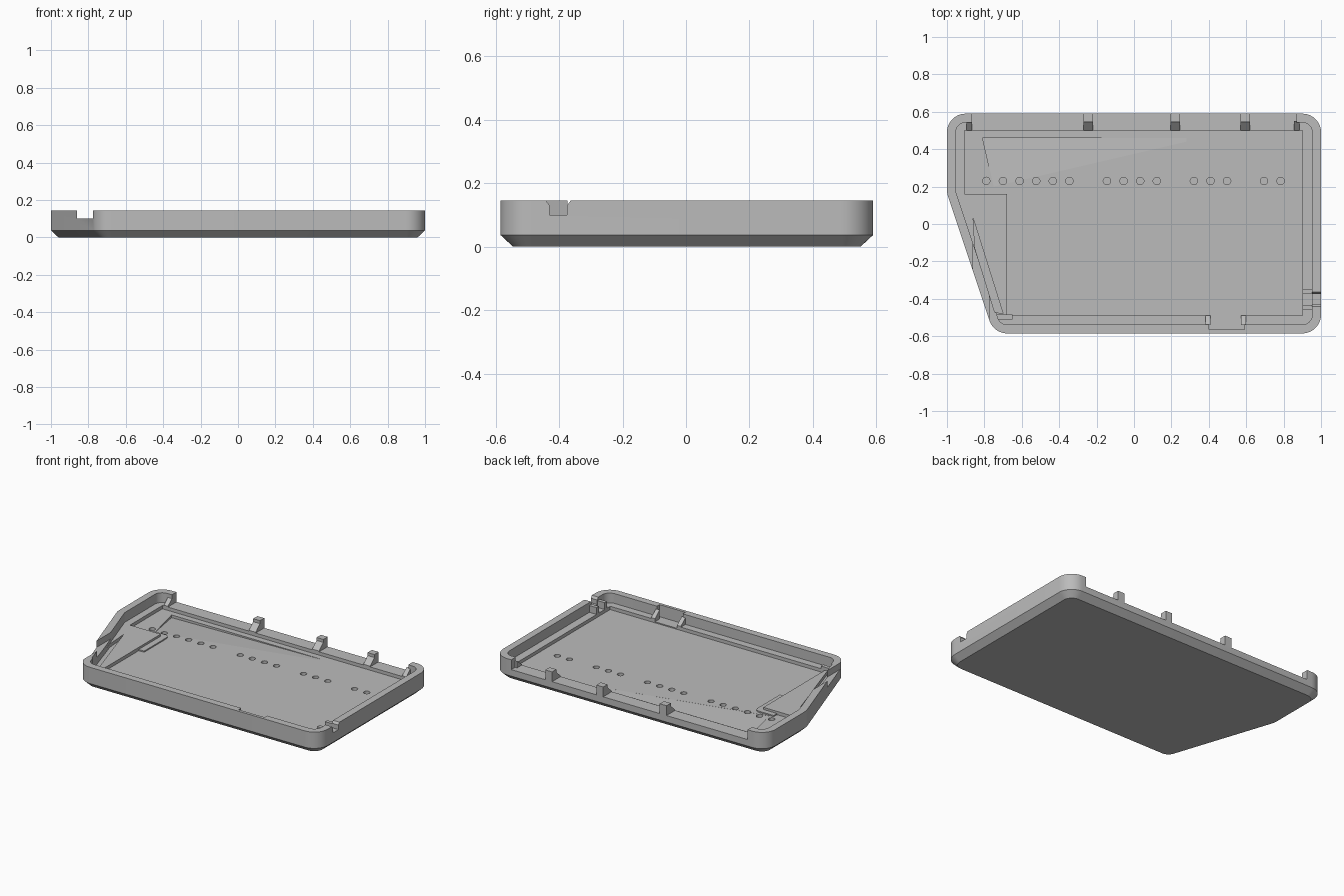
import bpy, bmesh, math
from mathutils import Vector

cube = bpy.data.objects.get("Cube")
if cube:
    bpy.data.objects.remove(cube, do_unlink=True)

grey = bpy.data.materials.new("plain_grey")
grey.use_nodes = True
grey.diffuse_color = (0.5, 0.5, 0.5, 1)
grey.node_tree.nodes["Principled BSDF"].inputs["Base Color"].default_value = grey.diffuse_color

TOP, LEDGE, FLOOR, SILL = 0.145, 0.08, 0.058, 0.08
# Counter-clockwise case corners with their corner radius
CORNERS = [((1, -0.585), 0.1), ((1, 0.59), 0.1), ((-1, 0.59), 0.1),
           ((-1, 0.165), 0.12), ((-0.75, -0.585), 0.1)]


def outline(inset, steps=10):
    """Rounded case outline, moved inwards by inset."""
    pts = [Vector(c) for c, r in CORNERS]
    n = len(pts)
    result = []
    for i, (c, radius) in enumerate(CORNERS):
        d1 = (pts[i] - pts[i - 1]).normalized()
        d2 = (pts[(i + 1) % n] - pts[i]).normalized()
        n1, n2 = Vector((-d1.y, d1.x)), Vector((-d2.y, d2.x))
        mid = (n1 + n2) / (1 + n1.dot(n2))
        r = max(radius - inset, 0.02)
        centre = pts[i] + mid * (inset + r)
        a1 = math.atan2(-n1.y, -n1.x)
        turn = n1.angle(n2)
        for k in range(steps + 1):
            a = a1 + turn * k / steps
            result.append((centre.x + r * math.cos(a), centre.y + r * math.sin(a)))
    return result


def loft(name, rings):
    """Closed solid through matching rings of points."""
    bm = bmesh.new()
    loops = [[bm.verts.new(p) for p in ring] for ring in rings]
    n = len(loops[0])
    for a, b in zip(loops, loops[1:]):
        for i in range(n):
            j = (i + 1) % n
            bm.faces.new((a[i], a[j], b[j], b[i]))
    bm.faces.new(loops[0][::-1])
    bm.faces.new(loops[-1])
    bmesh.ops.recalc_face_normals(bm, faces=bm.faces)
    mesh = bpy.data.meshes.new(name)
    bm.to_mesh(mesh)
    bm.free()
    mesh.materials.append(grey)
    obj = bpy.data.objects.new(name, mesh)
    bpy.context.collection.objects.link(obj)
    return obj


def prism(name, pts, z0, z1):
    return loft(name, [[(x, y, z) for x, y in pts] for z in (z0, z1)])


def box(name, x0, x1, y0, y1, z0, z1):
    return prism(name, [(x0, y0), (x1, y0), (x1, y1), (x0, y1)], z0, z1)


def side_prism(name, profile, x0, x1):
    """Extrude a (y, z) profile along x."""
    return loft(name, [[(x, y, z) for y, z in profile] for x in (x0, x1)])


def cut(target, cutter):
    cutter.hide_render = True
    mod = target.modifiers.new("cut", "BOOLEAN")
    mod.operation, mod.solver, mod.object = "DIFFERENCE", "EXACT", cutter
    bpy.context.view_layer.objects.active = target
    bpy.ops.object.modifier_apply(modifier=mod.name)
    bpy.data.objects.remove(cutter, do_unlink=True)


# Case shell: chamfered base, wall, rim and inner ledge
levels = [(0.04, 0), (0, 0.037), (0, TOP), (0.047, TOP), (0.047, LEDGE)]
case = loft("case_tray", [[(x, y, z) for x, y in outline(i)] for i, z in levels])

# Floor pocket leaving a raised plate at the slanted corner
cut(case, prism("floor_cutter", [(-0.68, -0.49), (0.9, -0.49), (0.9, 0.5),
                                 (-0.905, 0.5), (-0.905, 0.16), (-0.68, 0.16)], FLOOR, 0.3))
# Rear opening
cut(case, box("rear_cutter", -0.865, 0.87, 0.49, 0.7, SILL, 0.3))
# Gap in the slanted wall
cut(case, box("gap_cutter", -0.86, -0.775, -0.7, 0, 0.102, 0.3))
# Triangular pocket in the raised plate
cut(case, prism("pocket_cutter", [(-0.86, 0.03), (-0.85, -0.13), (-0.745, -0.47),
                                  (-0.7, -0.48)], FLOOR, 0.3))
# Front clip recess
cut(case, box("clip_cutter", 0.4, 0.59, -0.565, -0.48, 0.065, 0.3))
# Side notch with flared mouth
cut(case, side_prism("notch_cutter", [(-0.43, 0.1), (-0.375, 0.1), (-0.375, 0.13),
                                      (-0.36, 0.15), (-0.445, 0.15), (-0.43, 0.13)], 0.88, 1.1))
# Tapered groove along the back of the floor
cut(case, loft("groove_cutter", [
    [(-0.81, 0.46, 0.04), (-0.81, 0.46, 0.07), (-0.75, 0.2, 0.07), (-0.75, 0.2, 0.057)],
    [(0.28, 0.46, 0.057), (0.28, 0.46, 0.07), (0.28, 0.44, 0.07), (0.28, 0.44, 0.058)]]))
# Row of round floor holes, in groups
for start, count in ((-0.79, 6), (-0.145, 4), (0.32, 3), (0.695, 2)):
    for k in range(count):
        x = start + k * 0.089
        ring = [(x + 0.02 * math.cos(a * math.tau / 16), 0.23 + 0.02 * math.sin(a * math.tau / 16))
                for a in range(16)]
        cut(case, prism("hole_cutter", ring, 0.035, 0.3))

# Rear posts with sloped inner feet
post = [(0.59, 0.07), (0.59, TOP), (0.545, TOP), (0.545, 0.125), (0.5, 0.085), (0.5, 0.07)]
for i, x in enumerate((-0.245, 0.22, 0.595)):
    side_prism(f"rear_post_{i + 1}", post, x - 0.025, x + 0.025)
# Feet at the ends of the rear opening
foot = [(0.55, 0.05), (0.55, 0.125), (0.5, 0.085), (0.5, 0.05)]
for side, x in (("right", -0.88), ("left", 0.87)):
    side_prism(f"{side}_rear_foot", foot, x - 0.015, x + 0.015)

# Front clip blocks
for i, x in enumerate((0.395, 0.585)):
    side_prism(f"front_clip_{i + 1}", [(-0.54, 0.06), (-0.54, 0.125), (-0.49, 0.085), (-0.49, 0.06)],
               x - 0.014, x + 0.014)
# Jambs beside the side notch
for i, y in enumerate((-0.445, -0.36)):
    box(f"notch_jamb_{i + 1}", 0.9, 0.96, y - 0.012, y + 0.012, 0.05, 0.125)

# Low lip beside the raised plate, and a small end rib
prism("plate_lip", [(-0.78, 0.155), (-0.685, 0.155), (-0.685, -0.07), (-0.64, -0.07),
                    (-0.64, 0.17), (-0.648, 0.187), (-0.665, 0.195), (-0.78, 0.195)], 0.05, 0.066)
box("end_rib", -0.75, -0.65, -0.51, -0.485, 0.05, 0.1)

# Smooth rounded corners, crisp edges
bpy.ops.object.select_all(action="DESELECT")
case.select_set(True)
bpy.context.view_layer.objects.active = case
bpy.ops.object.shade_smooth_by_angle(angle=math.radians(25))
